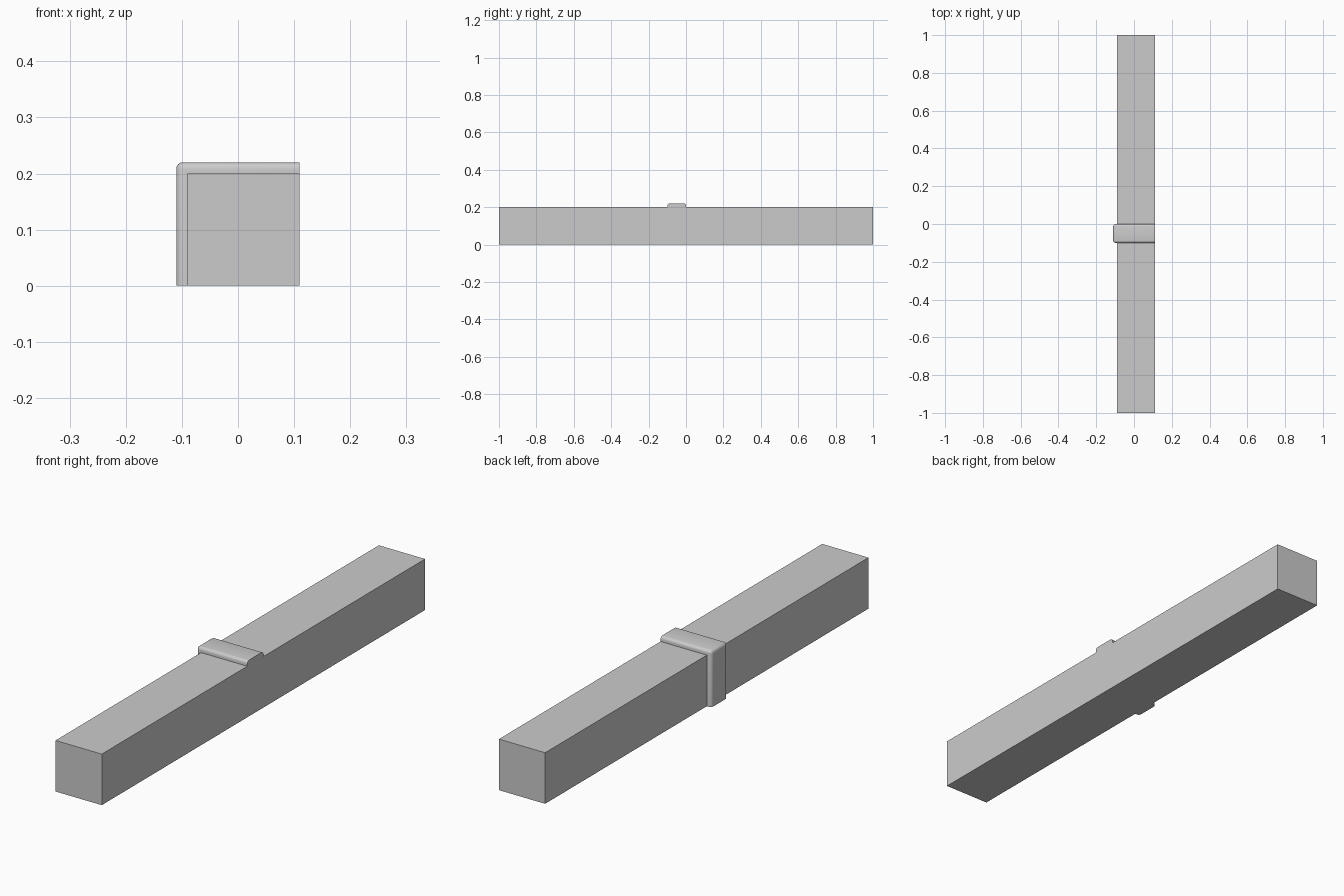
import bpy, bmesh

if "Cube" in bpy.data.objects:
    bpy.data.objects.remove(bpy.data.objects["Cube"])


def extrude_profile(name, profile, y0, y1, bevel_test=None, radius=0.0):
    """Extrude an x-z outline along y, optionally rounding chosen edges."""
    bm = bmesh.new()
    face = bm.faces.new([bm.verts.new((x, y0, z)) for x, z in profile])
    new = bmesh.ops.extrude_face_region(bm, geom=[face])["geom"]
    verts = [g for g in new if isinstance(g, bmesh.types.BMVert)]
    bmesh.ops.translate(bm, verts=verts, vec=(0, y1 - y0, 0))
    bmesh.ops.recalc_face_normals(bm, faces=bm.faces[:])
    if bevel_test:
        edges = [e for e in bm.edges if bevel_test(e)]
        bmesh.ops.bevel(bm, geom=edges, offset=radius, offset_type='OFFSET',
                        segments=4, profile=0.5, affect='EDGES')
    mesh = bpy.data.meshes.new(name)
    bm.to_mesh(mesh)
    bm.free()
    obj = bpy.data.objects.new(name, mesh)
    bpy.context.collection.objects.link(obj)
    return obj


# Long square beam
extrude_profile("beam", [(-0.09, 0), (0.11, 0), (0.11, 0.2), (-0.09, 0.2)], -1, 1)


# Raised band wrapping the top and left side, rounded on its outer edges
def outer_edge(e):
    a, b = (v.co for v in e.verts)
    on_left = all(abs(c.x + 0.11) < 1e-5 for c in (a, b))
    on_top = all(abs(c.z - 0.22) < 1e-5 for c in (a, b))
    across = abs(a.y - b.y) > 1e-5
    return (on_left and on_top) if across else (on_left or on_top)


band = extrude_profile(
    "band",
    [(-0.11, 0), (-0.09, 0), (-0.09, 0.2), (0.11, 0.2), (0.11, 0.22), (-0.11, 0.22)],
    -0.1, 0, outer_edge, 0.012)
bpy.context.view_layer.objects.active = band
band.select_set(True)
bpy.ops.object.shade_smooth_by_angle()
